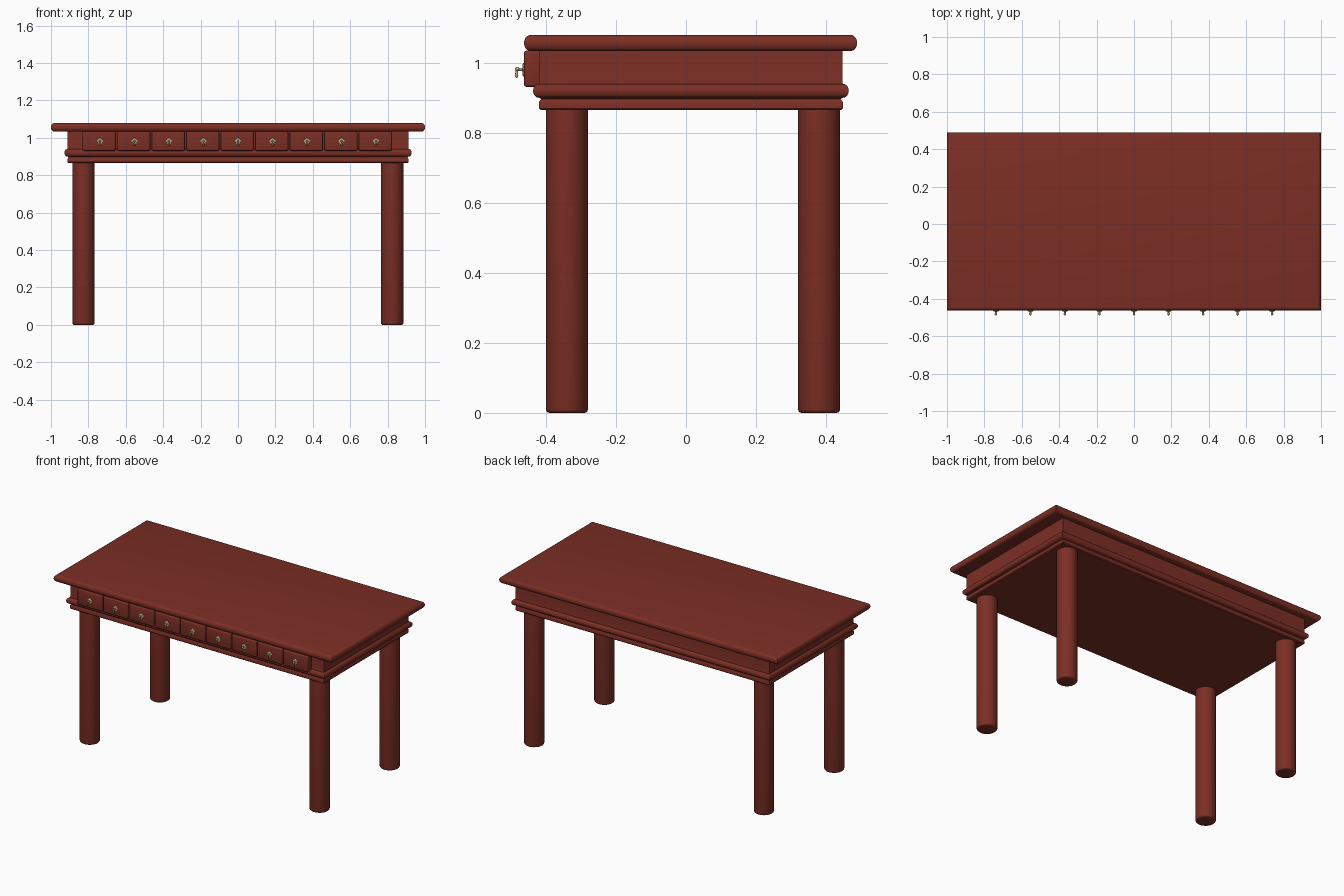
import bpy, bmesh, math
from mathutils import Vector, Matrix

if "Cube" in bpy.data.objects:
    bpy.data.objects.remove(bpy.data.objects["Cube"])


def material(name, colour):
    m = bpy.data.materials.new(name)
    m.use_nodes = True
    m.diffuse_color = (*colour, 1)
    m.node_tree.nodes["Principled BSDF"].inputs["Base Color"].default_value = (*colour, 1)
    return m


WOOD = material("red brown wood", (0.2, 0.028, 0.018))
BRASS = material("pale brass", (0.5, 0.4, 0.2))


def finish(name, bm, mat, angle=40):
    bmesh.ops.recalc_face_normals(bm, faces=bm.faces)
    mesh = bpy.data.meshes.new(name)
    bm.to_mesh(mesh)
    bm.free()
    mesh.materials.append(mat)
    obj = bpy.data.objects.new(name, mesh)
    bpy.context.collection.objects.link(obj)
    bpy.ops.object.select_all(action="DESELECT")
    obj.select_set(True)
    bpy.context.view_layer.objects.active = obj
    bpy.ops.object.shade_smooth_by_angle(angle=math.radians(angle))
    return obj


def moulded_slab(name, half_x, half_y, centre_y, profile):
    """Stack rectangular rings along an (outset, height) profile."""
    bm = bmesh.new()
    rings = []
    for out, z in profile:
        x, y = half_x + out, half_y + out
        rings.append([bm.verts.new((sx * x, centre_y + sy * y, z))
                      for sx, sy in ((-1, -1), (1, -1), (1, 1), (-1, 1))])
    for low, high in zip(rings, rings[1:]):
        for i in range(4):
            j = (i + 1) % 4
            bm.faces.new((low[i], low[j], high[j], high[i]))
    bm.faces.new(rings[0])
    bm.faces.new(rings[-1])
    return finish(name, bm, WOOD)


def half_round(outset, low, high, depth, steps=8):
    """Profile points of a bulging edge."""
    mid, r = (low + high) / 2, (high - low) / 2
    return [(outset + depth * math.cos(a), mid + r * math.sin(a))
            for a in (math.pi * (i / steps - 0.5) for i in range(steps + 1))]


# Table top with rounded edge
moulded_slab("table_top", 0.98, 0.456, 0.013, half_round(0, 1.033, 1.08, 0.02))

# Apron with a bulging moulding and a small base step
moulded_slab("apron", 0.912, 0.434, 0.014,
             [(-0.005, 0.865), (0, 0.87), (0, 0.888), (-0.006, 0.897)]
             + half_round(0, 0.9, 0.94, 0.017) + [(-0.001, 0.945), (-0.001, 1.035)])

# Legs: round posts with softened feet
for side, x in (("right", -0.826), ("left", 0.824)):
    for end, y in (("front", -0.34), ("back", 0.38)):
        bm = bmesh.new()
        bmesh.ops.create_cone(bm, cap_ends=True, segments=32, radius1=0.06,
                              radius2=0.06, depth=0.87,
                              matrix=Matrix.Translation((x, y, 0.435)))
        foot = [e for e in bm.edges if all(v.co.z < 0.01 for v in e.verts)]
        bmesh.ops.bevel(bm, geom=foot, offset=0.01, segments=3, profile=0.5,
                        affect="EDGES")
        finish(f"{end}_{side}_leg", bm, WOOD)


def rod(bm, a, b, r1, r2):
    a, b = Vector(a), Vector(b)
    turn = (b - a).to_track_quat("Z", "Y").to_matrix().to_4x4()
    bmesh.ops.create_cone(bm, cap_ends=True, segments=10, radius1=r1, radius2=r2,
                          depth=(b - a).length,
                          matrix=Matrix.Translation((a + b) / 2) @ turn)


def ball(bm, at, size):
    bmesh.ops.create_uvsphere(bm, u_segments=10, v_segments=6, radius=1,
                              matrix=Matrix.Translation(at) @ Matrix.Diagonal((*size, 1)))


# Drawers with hanging pulls
for i in range(9):
    x = (i - 4) * 0.1845 - 0.004
    bm = bmesh.new()
    bmesh.ops.create_cube(bm, size=1, matrix=Matrix.Translation((x, -0.436, 0.983))
                          @ Matrix.Diagonal((0.177, 0.054, 0.104, 1)))
    bmesh.ops.bevel(bm, geom=bm.edges[:], offset=0.008, segments=3, profile=0.5,
                    affect="EDGES")
    finish(f"drawer_{i + 1}", bm, WOOD)

    bm = bmesh.new()
    kx = x + 0.004
    ball(bm, (kx, -0.464, 0.98), (0.012, 0.004, 0.02))
    for s in (-1, 1):
        ball(bm, (kx + s * 0.01, -0.464, 0.983), (0.007, 0.003, 0.007))
    rod(bm, (kx, -0.462, 0.981), (kx, -0.482, 0.981), 0.005, 0.004)
    ball(bm, (kx, -0.482, 0.982), (0.007, 0.007, 0.006))
    rod(bm, (kx, -0.483, 0.982), (kx, -0.484, 0.962), 0.003, 0.005)
    ball(bm, (kx, -0.484, 0.962), (0.005, 0.005, 0.005))
    finish(f"drawer_pull_{i + 1}", bm, BRASS)
